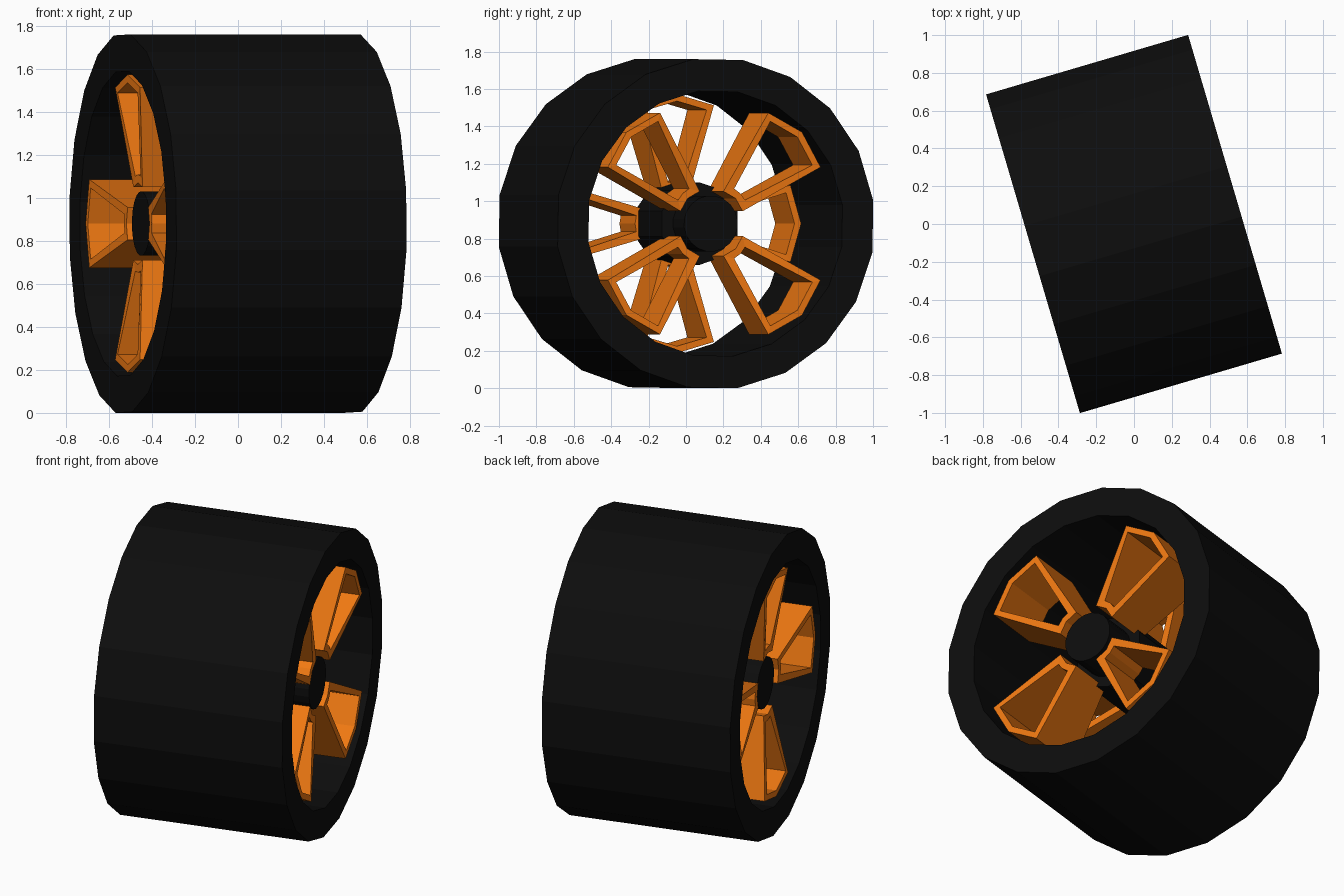
import bpy, bmesh
from math import radians, cos, sin, atan2
from mathutils import Matrix

if "Cube" in bpy.data.objects:
    bpy.data.objects.remove(bpy.data.objects["Cube"])

TURN = atan2(0.315, 1.07)          # wheel axle is turned about z
PLACE = Matrix.Translation((0, 0, 0.88)) @ Matrix.Rotation(TURN, 4, 'Z')


def material(name, color):
    m = bpy.data.materials.new(name)
    m.diffuse_color = color
    m.use_nodes = True
    m.node_tree.nodes["Principled BSDF"].inputs["Base Color"].default_value = m.diffuse_color
    return m


BLACK = material("black_rubber", (0.004, 0.004, 0.004, 1))
ORANGE = material("orange_paint", (0.87, 0.19, 0.006, 1))


def polar(a, r, deg):
    return (a, r * cos(radians(deg)), r * sin(radians(deg)))


def finish(name, bm, mat):
    bmesh.ops.recalc_face_normals(bm, faces=bm.faces)
    mesh = bpy.data.meshes.new(name)
    bm.to_mesh(mesh)
    bm.free()
    mesh.materials.append(mat)
    ob = bpy.data.objects.new(name, mesh)
    ob.matrix_world = PLACE
    bpy.context.collection.objects.link(ob)


def bridge(bm, rings, closed):
    """Join rings of equal length with quads; closed joins last to first."""
    n = len(rings[0])
    pairs = list(zip(rings, rings[1:])) + ([(rings[-1], rings[0])] if closed else [])
    for p, q in pairs:
        for i in range(n):
            j = (i + 1) % n
            bm.faces.new((p[i], p[j], q[j], q[i]))


def lathe(name, profile, sides, start, mat, closed):
    """Turn (axial, radius) points around the axle."""
    bm = bmesh.new()
    rings = [[bm.verts.new(polar(a, r, start + 360 * k / sides)) for k in range(sides)]
             for a, r in profile]
    bridge(bm, rings, closed)
    if not closed:
        bm.faces.new(rings[0])
        bm.faces.new(rings[-1])
    finish(name, bm, mat)


def spoke_frame(name, side, angle):
    """Deep open wedge-shaped frame: two walls, pointed outer end, narrow hub end."""
    outer = [(0.185, -24), (0.665, -18), (0.692, 0), (0.665, 18), (0.185, 24), (0.19, 0)]
    inner = [(0.225, -11), (0.63, -15.2), (0.655, 0), (0.63, 15.2), (0.225, 11), (0.228, 0)]
    bm = bmesh.new()

    def ring(points, a_hub, a_rim):
        return [bm.verts.new(polar(side * (a_rim if r > 0.4 else a_hub), r, angle + d))
                for r, d in points]

    rings = [ring(outer, 0.485, 0.535), ring(inner, 0.485, 0.535),
             ring(inner, 0.19, 0.17), ring(outer, 0.19, 0.17)]
    bridge(bm, rings, True)
    finish(name, bm, ORANGE)


# Tyre: square-section 20-sided tube
W = 0.5575
lathe("tyre", [(-W, 0.888), (W, 0.888), (W, 0.715), (-W, 0.715)], 20, 8, BLACK, True)

# Hub drum and the narrower axle ends
lathe("hub_drum", [(-0.26, 0.22), (0.26, 0.22)], 10, 18, BLACK, False)
lathe("axle", [(-0.47, 0.15), (0.47, 0.15)], 20, 8, BLACK, False)

# Four spoke frames on each face, the two sets offset by 45 degrees
for k in range(4):
    spoke_frame("left_spoke_frame_%d" % k, -1, 90 * k)
    spoke_frame("right_spoke_frame_%d" % k, 1, 45 + 90 * k)
